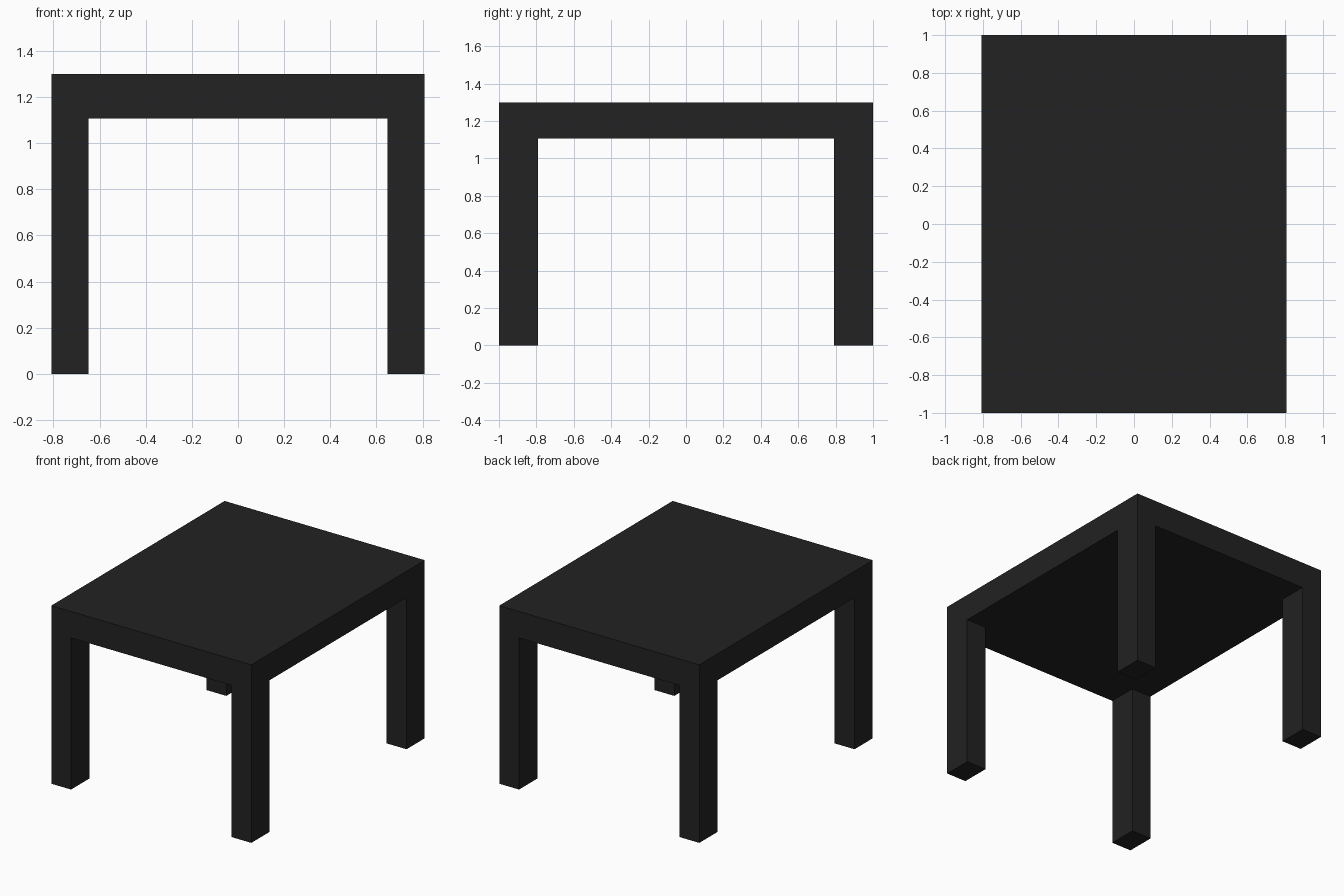
import bpy
import bmesh
from mathutils import Matrix, Vector

if "Cube" in bpy.data.objects:
    bpy.data.objects.remove(bpy.data.objects["Cube"])

HALF_X, HALF_Y, HEIGHT = 0.808, 1.0, 1.3
TOP_BOTTOM = 1.107            # underside of the thick table top
LEG_X, LEG_Y = 0.16, 0.21     # leg cross-section

black = bpy.data.materials.new("black")
black.diffuse_color = (0.016, 0.016, 0.016, 1.0)
black.use_nodes = True
black.node_tree.nodes["Principled BSDF"].inputs["Base Color"].default_value = black.diffuse_color


def box(name, low, high):
    """Flat-shaded box between two opposite corners."""
    low, high = Vector(low), Vector(high)
    bm = bmesh.new()
    bmesh.ops.create_cube(
        bm, size=1.0,
        matrix=Matrix.Translation((low + high) / 2) @ Matrix.Diagonal((*(high - low), 1.0)))
    mesh = bpy.data.meshes.new(name)
    bm.to_mesh(mesh)
    bm.free()
    mesh.materials.append(black)
    obj = bpy.data.objects.new(name, mesh)
    bpy.context.collection.objects.link(obj)
    return obj


# Thick solid table top
box("table_top", (-HALF_X, -HALF_Y, TOP_BOTTOM), (HALF_X, HALF_Y, HEIGHT))

# Four legs, flush with the corners of the top
for side_y, word_y in ((-1, "front"), (1, "back")):
    for side_x, word_x in ((-1, "left"), (1, "right")):
        cx = side_x * (HALF_X - LEG_X / 2)
        cy = side_y * (HALF_Y - LEG_Y / 2)
        box(f"{word_y}_{word_x}_leg",
            (cx - LEG_X / 2, cy - LEG_Y / 2, 0.0),
            (cx + LEG_X / 2, cy + LEG_Y / 2, TOP_BOTTOM))
